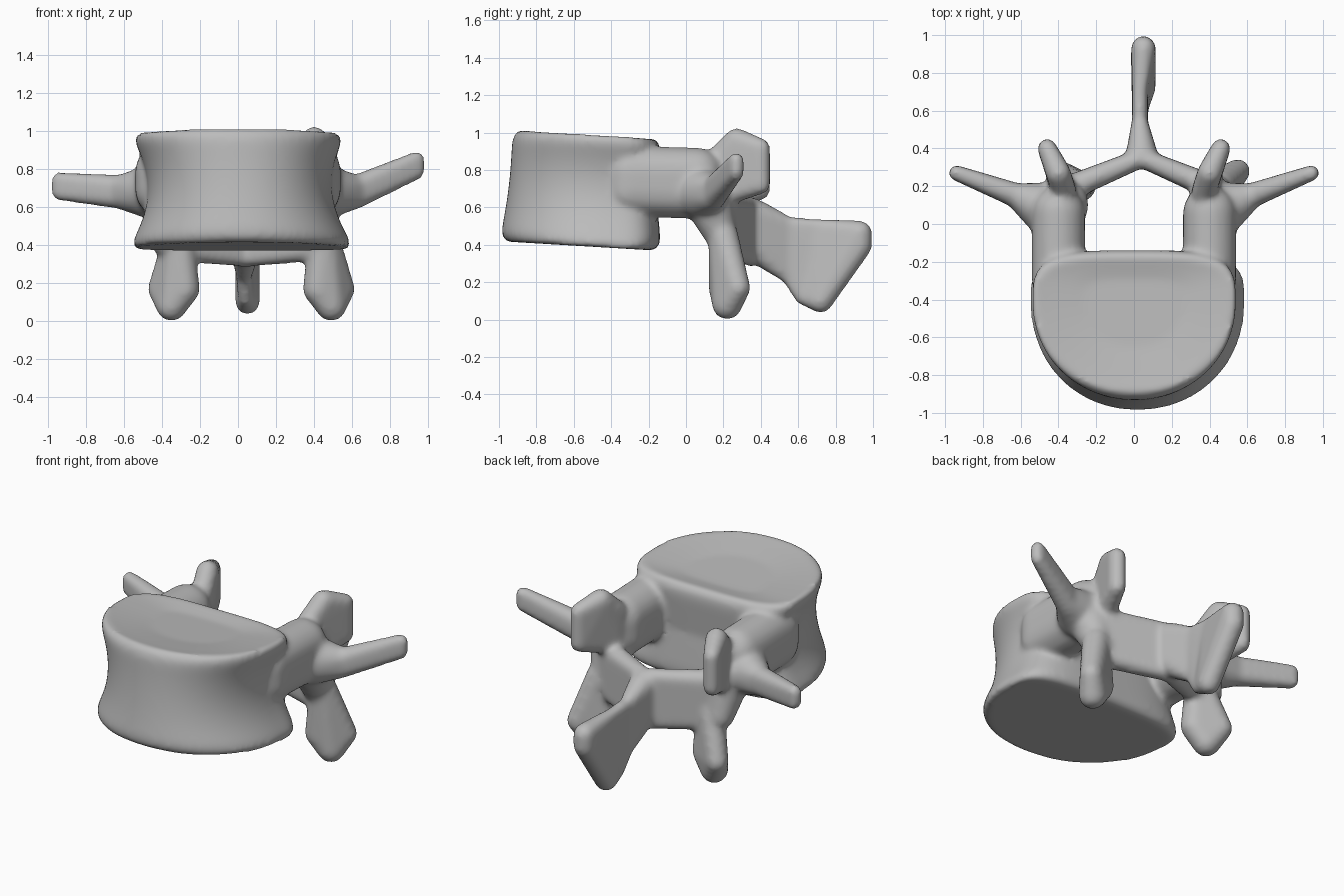
import bpy, bmesh, math
from mathutils import Vector

cube = bpy.data.objects.get("Cube")
if cube:
    bpy.data.objects.remove(cube, do_unlink=True)

bone = bpy.data.materials.new("bone grey")
bone.use_nodes = True
grey = (0.5, 0.5, 0.5, 1)
bone.diffuse_color = grey
bone.node_tree.nodes["Principled BSDF"].inputs["Base Color"].default_value = grey

# every part is gathered here, then fused
whole = bmesh.new()

# thicknesses shared by the parts
thin, slim, medium, thick, stout = 0.04, 0.05, 0.065, 0.08, 0.14


def add_part(part):
    mesh = bpy.data.meshes.new("part")
    part.to_mesh(mesh)
    part.free()
    whole.from_mesh(mesh)
    bpy.data.meshes.remove(mesh)


def ball(x, y, z, radius, height=0):
    """A ball, or two stacked balls when a height is given."""
    half = Vector((0, 0, height / 2))
    centre = Vector((x, y, z))
    return [(centre + half, radius), (centre - half, radius)]


def hull(*balls, side=1, shift=0):
    """Tight skin around balls, mirrored by side and then shifted in x."""
    part = bmesh.new()
    for pair in balls:
        for centre, radius in pair:
            made = bmesh.ops.create_icosphere(part, subdivisions=3, radius=radius)
            place = Vector((centre.x * side + shift, centre.y, centre.z))
            bmesh.ops.translate(part, verts=made["verts"], vec=place)
    skin = bmesh.ops.convex_hull(part, input=part.verts[:])
    inside = {item for item in skin["geom_interior"] if isinstance(item, bmesh.types.BMVert)}
    bmesh.ops.delete(part, geom=list(inside), context="VERTS")
    add_part(part)


def body_ring(part, level, scale=1, dip=0, count=96):
    """One outline of the body: round in front, flattened behind."""
    flare = abs(2 * level - 1)
    rim = 0.04 * flare ** 12
    half_width = 0.5 + 0.1 * flare ** 2 - 0.03 * level - rim
    front = 0.52 + 0.07 * (1 - level) ** 2 - rim
    back = 0.25 + 0.03 * flare - rim
    ring = []
    for step in range(count):
        angle = math.tau * step / count
        across, along = math.cos(angle), math.sin(angle)
        power = 0.55 if along > 0 else 0.95
        depth = back if along > 0 else front
        x = half_width * scale * math.copysign(abs(across) ** power, across)
        y = depth * scale * math.copysign(abs(along) ** power, along) - 0.41
        x += 0.02 * (1 - level)
        z = 0.39 + 0.6 * level - 0.06 * (y + 0.5) - dip
        ring.append(part.verts.new((x, y, z)))
    return ring


def vertebral_body(levels=24):
    part = bmesh.new()
    rings = [body_ring(part, step / levels) for step in range(levels + 1)]
    # shallow dish in the upper face
    rings.append(body_ring(part, 1, scale=0.85, dip=0.01))
    rings.append(body_ring(part, 1, scale=0.5, dip=0.03))
    for low, high in zip(rings, rings[1:]):
        for step in range(len(low)):
            part.faces.new((low[step - 1], low[step], high[step], high[step - 1]))
    part.faces.new(rings[0][::-1])
    part.faces.new(rings[-1])
    add_part(part)


def side_parts(side):
    # pedicle joining the body to the arch
    hull(ball(0.4, -0.3, 0.74, stout, height=0.1),
         ball(0.4, 0.06, 0.73, stout, height=0.1), side=side)

    # neck between the upper and lower joints
    hull(ball(0.4, 0.1, 0.68, stout),
         ball(0.4, 0.2, 0.42, thick), side=side, shift=0.02)

    # lamina closing the arch behind the canal
    hull(ball(0.36, 0.2, 0.5, medium, height=0.24),
         ball(0, 0.35, 0.47, slim, height=0.27), side=side, shift=0.04)

    # upper joint blade, a little lower on the right
    drop = 0 if side > 0 else 0.03
    hull(ball(0.46, 0.4, 0.82 - drop, slim, height=0.2),
         ball(0.4, 0.27, 0.96 - drop, medium),
         ball(0.37, 0.17, 0.76 - drop, medium, height=0.2), side=side)

    # lower joint lobe
    hull(ball(0.38, 0.2, 0.45, thick),
         ball(0.35, 0.2, 0.17, thick),
         ball(0.48, 0.28, 0.17, medium),
         ball(0.42, 0.22, 0.08, thick), side=side, shift=0.07)

    # transverse process, raised more on the left
    tip_height = 0.82 if side > 0 else 0.71
    middle = ball(0.62, 0.15, 0.68, medium, height=0.05)
    hull(ball(0.46, 0.08, 0.68, stout), middle, side=side)
    hull(middle, ball(0.94, 0.27, tip_height, thin, height=0.07), side=side)


def spinous_process():
    root = ball(0.04, 0.38, 0.47, thick, height=0.18)
    web = ball(0.03, 0.55, 0.37, thin, height=0.28)
    upper = ball(0.03, 0.7, 0.5, thin)
    lower = ball(0.04, 0.62, 0.12, thin)
    # flared root, thin web and thickened end
    hull(root, web)
    hull(web, upper, lower, ball(0.04, 0.8, 0.3, thin))
    hull(upper, lower, ball(0.05, 0.93, 0.43, medium, height=0.07),
         ball(0.05, 0.72, 0.1, medium))


vertebral_body()
side_parts(side=1)
side_parts(side=-1)
spinous_process()

# fuse and soften everything into one bone
mesh = bpy.data.meshes.new("vertebra")
whole.to_mesh(mesh)
whole.free()
mesh.materials.append(bone)
vertebra = bpy.data.objects.new("vertebra", mesh)
bpy.context.collection.objects.link(vertebra)
fuse = vertebra.modifiers.new("fuse", "REMESH")
fuse.mode = "VOXEL"
fuse.voxel_size = 0.016
fuse.use_smooth_shade = True
soften = vertebra.modifiers.new("soften", "SMOOTH")
soften.factor = 0.5
soften.iterations = 10
